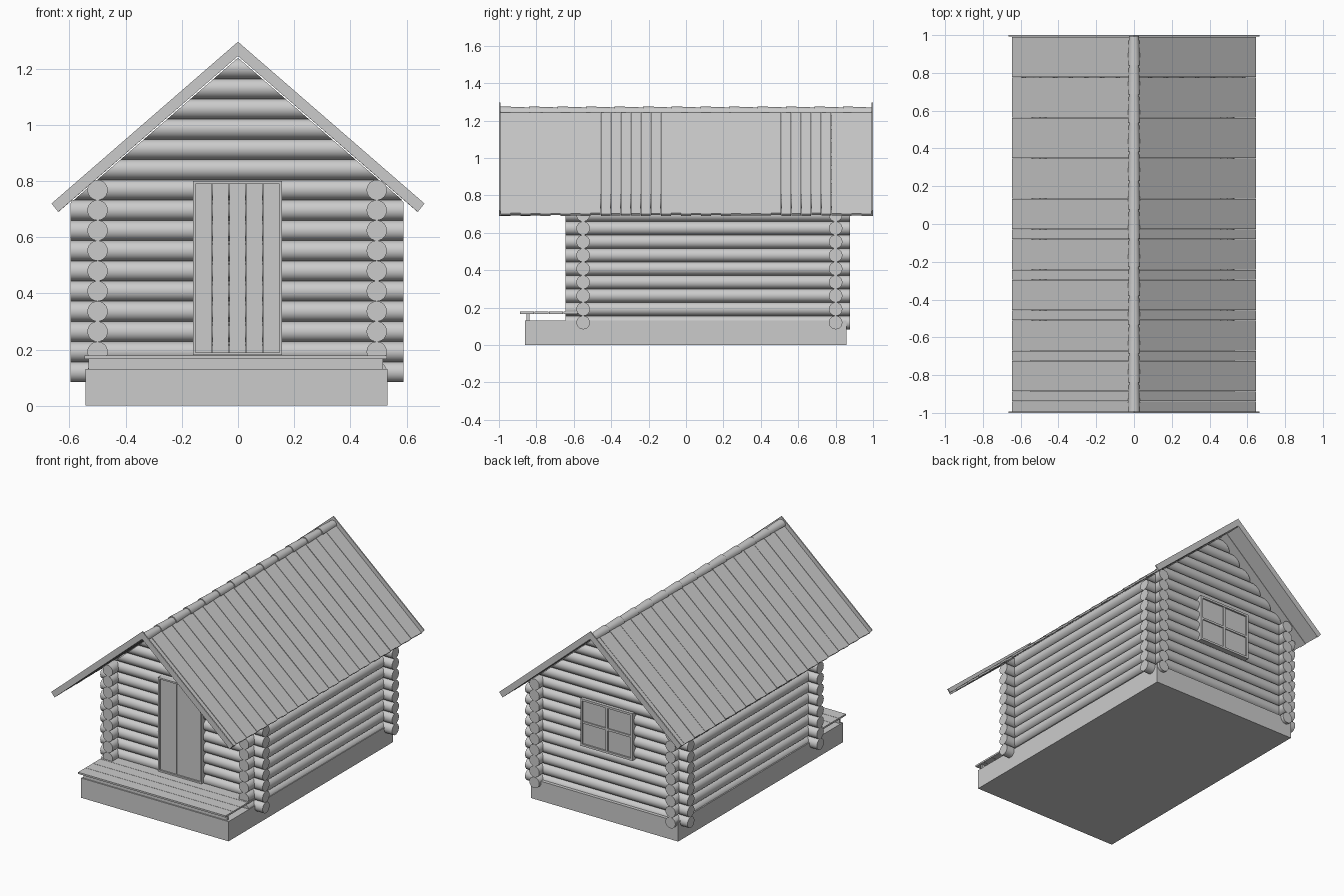
import bpy, bmesh, math, random
from mathutils import Vector

if "Cube" in bpy.data.objects:
    bpy.data.objects.remove(bpy.data.objects["Cube"])
random.seed(4)

CX = -0.003            # walls sit a hair off centre
R, PITCH, Z0 = 0.0362, 0.072, 0.12
SLOPE, INNER = 0.867, 1.243   # roof underside: z = INNER - SLOPE*|x|


def finish(bm, name, smooth=False):
    bmesh.ops.recalc_face_normals(bm, faces=bm.faces)
    me = bpy.data.meshes.new(name)
    bm.to_mesh(me)
    bm.free()
    ob = bpy.data.objects.new(name, me)
    bpy.context.collection.objects.link(ob)
    if smooth:
        bpy.ops.object.select_all(action='DESELECT')
        ob.select_set(True)
        bpy.context.view_layer.objects.active = ob
        bpy.ops.object.shade_smooth_by_angle(angle=math.radians(40))
    return ob


def add_loft(bm, a, b):
    """Closed solid between two matching point loops."""
    va = [bm.verts.new(p) for p in a]
    vb = [bm.verts.new(p) for p in b]
    bm.faces.new(va)
    bm.faces.new(vb[::-1])
    n = len(va)
    for i in range(n):
        j = (i + 1) % n
        bm.faces.new((va[i], va[j], vb[j], vb[i]))


def add_prism(bm, profile, y0, y1):
    add_loft(bm, [(x, y0, z) for x, z in profile], [(x, y1, z) for x, z in profile])


def add_box(bm, x0, x1, y0, y1, z0, z1):
    add_prism(bm, [(x0, z0), (x1, z0), (x1, z1), (x0, z1)], y0, y1)


def circle(n=24):
    return [(R * math.cos(2 * math.pi * k / n), R * math.sin(2 * math.pi * k / n)) for k in range(n)]


# stone base
bm = bmesh.new()
add_box(bm, -0.543, 0.533, -0.86, 0.857, 0, 0.13)
finish(bm, "base")

# front and back log walls, gable logs trimmed under the roof
for name, y in (("front_log_wall", -0.55), ("back_log_wall", 0.80)):
    bm = bmesh.new()
    for i in range(16):
        zc = Z0 + i * PITCH
        ends = []
        for s in (-1, 1):
            loop = []
            for dy, dz in circle():
                z = zc + dz
                half = max(0.002, min(0.593, (INNER - 0.004 - z) / SLOPE))
                loop.append((s * half + (CX if i < 9 else 0), y + dy, z))
            ends.append(loop)
        add_loft(bm, *ends)
    finish(bm, name, True)

# side log walls
for name, s in (("left_log_wall", -1), ("right_log_wall", 1)):
    bm = bmesh.new()
    for i in range(10):
        zc = Z0 + i * PITCH
        add_prism(bm, [(CX + s * 0.497 + a, zc + b) for a, b in circle()], -0.645, 0.877)
    finish(bm, name, True)

# roof planks running down each slope, slightly uneven
N = 37
w = 1.984 / N
for name, s in (("left_roof_planks", -1), ("right_roof_planks", 1)):
    bm = bmesh.new()
    for i in range(N):
        h = 0.003 * (i % 2) + random.uniform(0, 0.002)
        prof = [(0, 1.245), (0.639, 0.690), (0.647, 0.700), (0, 1.260)]
        y0 = -0.992 + i * w
        add_prism(bm, [(s * x, z + h) for x, z in prof], y0, y0 + w - 0.001)
    finish(bm, name)

# gable fascia boards, left one laps over the ridge end
left = [(-0.664, 0.72), (0, 1.296), (0.032, 1.268), (0, 1.245), (-0.640, 0.69)]
right = [(0.032, 1.268), (0.664, 0.72), (0.640, 0.69), (0, 1.245)]
for name, y0 in (("front_fascia", -1.0), ("back_fascia", 0.992)):
    bm = bmesh.new()
    for prof in (left, right):
        add_prism(bm, prof, y0, y0 + 0.008)
    finish(bm, name)

# ridge cap of overlapping tapered half-round tiles
bm = bmesh.new()
M = 13
step = 1.984 / M
for i in range(M):
    y0 = -0.992 + i * step
    y1 = min(y0 + step + 0.008, 0.992)
    loops = []
    for y, r in ((y0, 0.033), (y1, 0.027)):
        loops.append([(r * math.cos(math.pi * k / 10), y, 1.243 + r * math.sin(math.pi * k / 10)) for k in range(11)])
    add_loft(bm, *loops)
finish(bm, "ridge_tiles", True)

# porch deck and its front beam
bm = bmesh.new()
for i in range(4):
    y0 = -0.887 + i * 0.077
    add_box(bm, -0.547, 0.531, y0, y0 + 0.075, 0.167, 0.178)
finish(bm, "porch_deck")
bm = bmesh.new()
add_box(bm, -0.533, 0.517, -0.852, -0.838, 0.128, 0.167)
finish(bm, "porch_beam")

# door planks and frame
bm = bmesh.new()
for i in range(5):
    x0 = -0.151 + i * 0.0600
    add_box(bm, x0, x0 + 0.058, -0.594, -0.565, 0.188, 0.79)
finish(bm, "door_planks")


def add_frame(bm, x0, x1, z0, z1, t, y0, y1):
    add_box(bm, x0, x0 + t, y0, y1, z0, z1)
    add_box(bm, x1 - t, x1, y0, y1, z0, z1)
    add_box(bm, x0 + t, x1 - t, y0, y1, z0, z0 + t)
    add_box(bm, x0 + t, x1 - t, y0, y1, z1 - t, z1)


bm = bmesh.new()
add_frame(bm, -0.161, 0.157, 0.18, 0.80, 0.010, -0.604, -0.56)
finish(bm, "door_frame")

# back window: frame, crossbars and pane
bm = bmesh.new()
add_frame(bm, -0.205, 0.175, 0.44, 0.752, 0.014, 0.81, 0.853)
add_box(bm, -0.022, -0.008, 0.81, 0.850, 0.454, 0.738)
add_box(bm, -0.191, 0.161, 0.81, 0.849, 0.589, 0.603)
finish(bm, "window_frame")
bm = bmesh.new()
add_box(bm, -0.195, 0.165, 0.81, 0.842, 0.45, 0.742)
finish(bm, "window_pane")
